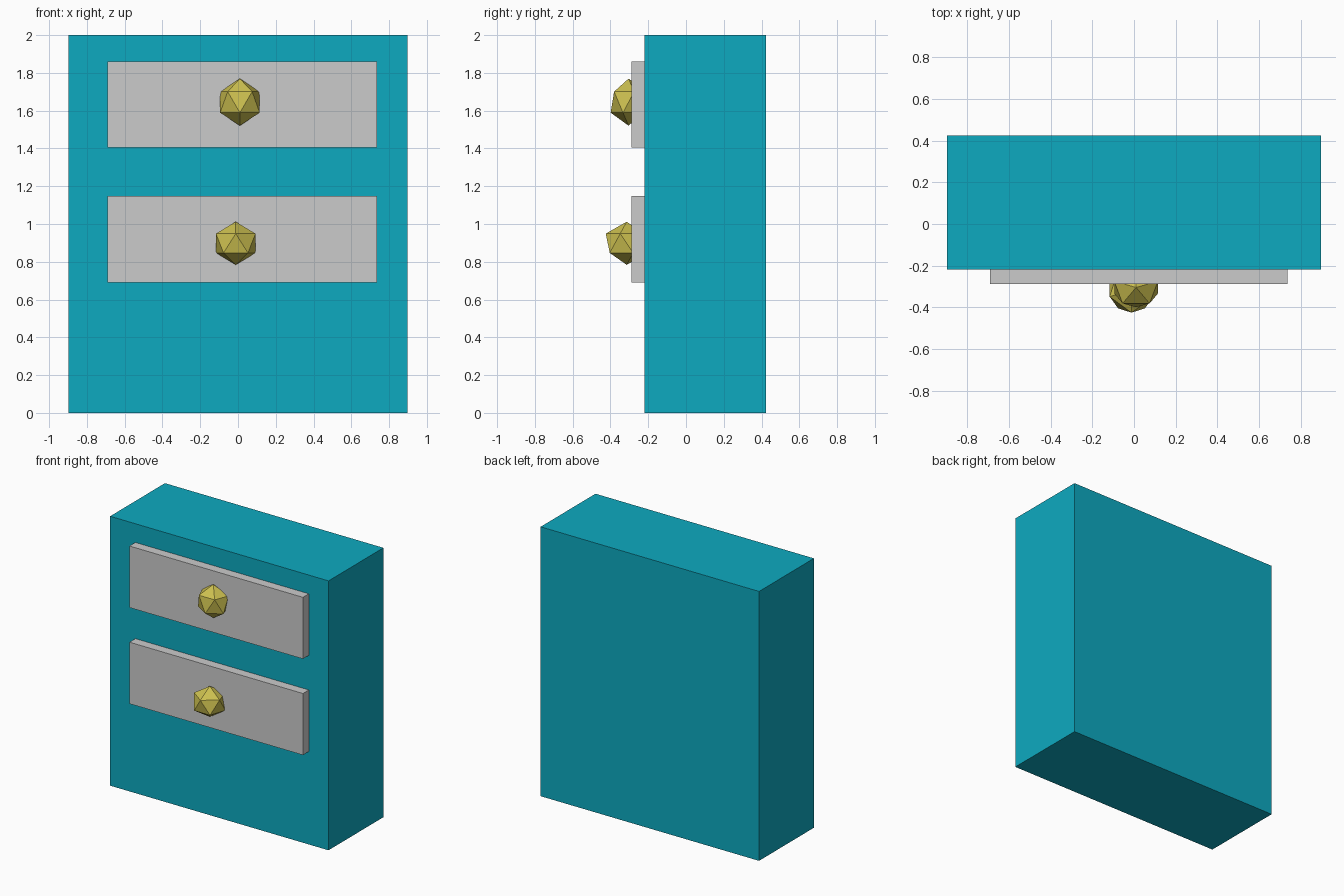
import bpy, bmesh
from math import radians
from mathutils import Matrix, Vector

if "Cube" in bpy.data.objects:
    bpy.data.objects.remove(bpy.data.objects["Cube"])


def material(name, rgb):
    mat = bpy.data.materials.new(name)
    mat.diffuse_color = (*rgb, 1)
    mat.use_nodes = True
    mat.node_tree.nodes["Principled BSDF"].inputs["Base Color"].default_value = mat.diffuse_color
    return mat


def add_object(name, bm, mat=None):
    mesh = bpy.data.meshes.new(name)
    bm.to_mesh(mesh)
    bm.free()
    obj = bpy.data.objects.new(name, mesh)
    bpy.context.collection.objects.link(obj)
    if mat:
        mesh.materials.append(mat)
    return obj


def box(name, lo, hi, mat=None):
    lo, hi = Vector(lo), Vector(hi)
    bm = bmesh.new()
    bmesh.ops.create_cube(bm, size=1, matrix=Matrix.Translation((lo + hi) / 2)
                          @ Matrix.Diagonal((*(hi - lo), 1)))
    return add_object(name, bm, mat)


def knob(name, centre, radii, turn, mat):
    bm = bmesh.new()
    bmesh.ops.create_icosphere(bm, subdivisions=1, radius=1)
    bm.transform(Matrix.Translation(centre) @ Matrix.Diagonal((*radii, 1))
                 @ Matrix.Rotation(radians(turn), 4, 'Z'))
    return add_object(name, bm, mat)


teal = material("teal_paint", (0.004, 0.40, 0.53))
gold = material("gold", (0.61, 0.53, 0.08))

# Cabinet body
box("cabinet_body", (-0.897, -0.219, 0), (0.897, 0.424, 2), teal)

# Drawer fronts, set slightly into the body
for name, z in (("upper", 1.404), ("lower", 0.69)):
    box(f"{name}_drawer_front", (-0.69, -0.288, z), (0.735, -0.19, z + 0.457))

# Faceted knobs, each a slightly squashed icosahedron
knob("upper_knob", (0.01, -0.304, 1.645), (0.123, 0.106, 0.1245), 90, gold)
knob("lower_knob", (-0.012, -0.314, 0.898), (0.123, 0.124, 0.114), -90, gold)
